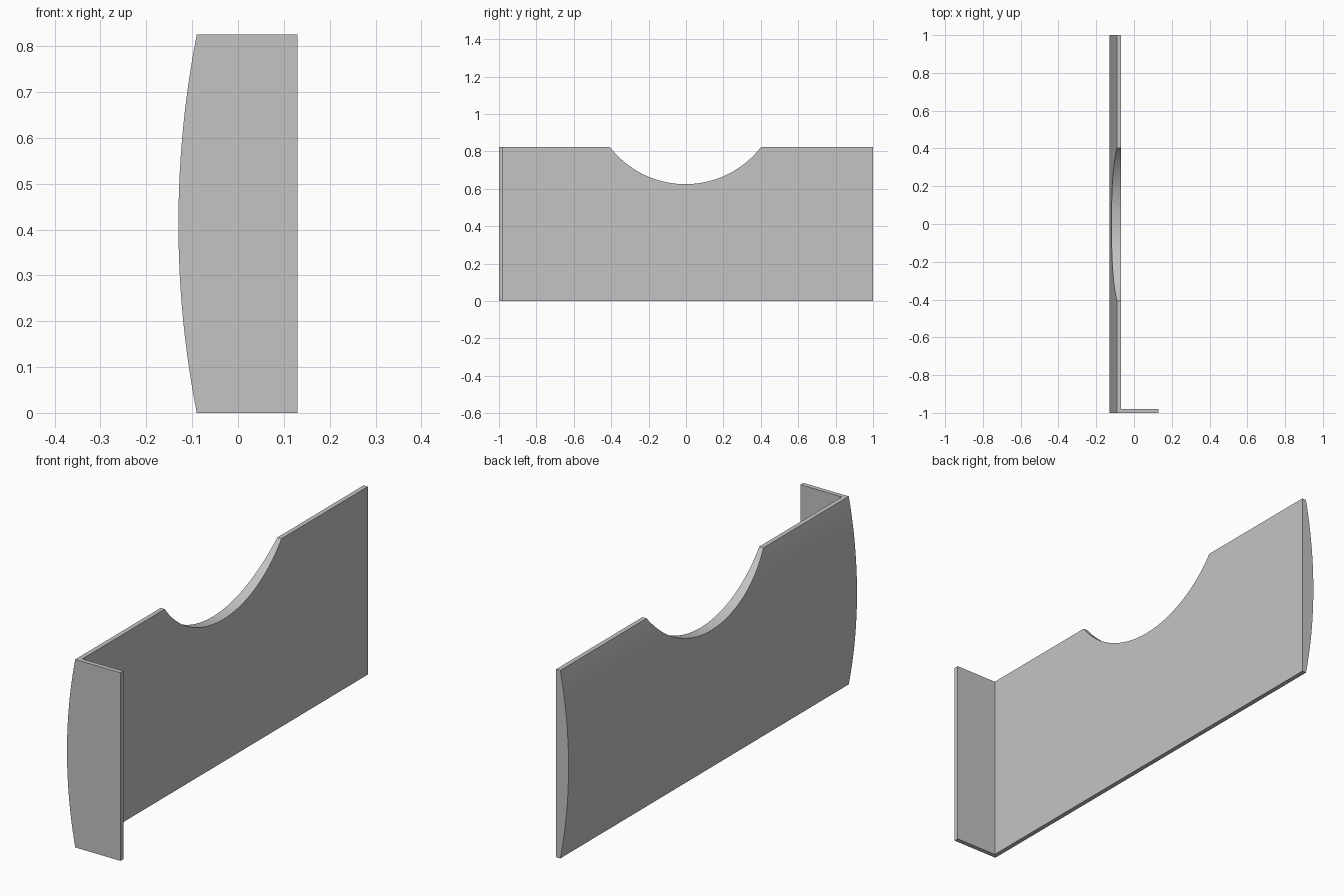
import bpy, bmesh, math
from mathutils import Vector

cube = bpy.data.objects.get("Cube")
if cube:
    bpy.data.objects.remove(cube, do_unlink=True)

HEIGHT = 0.825
INNER_X, EDGE_X, BULGE = -0.07, -0.09, 0.04
FLANGE_X, THICK = 0.13, 0.02

grey = bpy.data.materials.new("plain grey")
grey.use_nodes = True
colour = (0.55, 0.55, 0.55, 1)
grey.diffuse_color = colour
grey.node_tree.nodes["Principled BSDF"].inputs["Base Color"].default_value = colour


def extrude_face(bm, face, offset):
    """Push a face out along an offset and return the new end face."""
    result = bmesh.ops.extrude_face_region(bm, geom=[face])["geom"]
    verts = [g for g in result if isinstance(g, bmesh.types.BMVert)]
    bmesh.ops.translate(bm, verts=verts, vec=offset)
    if face.is_valid:
        bmesh.ops.delete(bm, geom=[face], context="FACES_ONLY")
    return next(g for g in result if isinstance(g, bmesh.types.BMFace))


# Panel cross-section: flat inner side, gently bowed outer side
half = HEIGHT / 2
radius = (half ** 2 + BULGE ** 2) / (2 * BULGE)
sweep = math.asin(half / radius)
steps = 24
profile = [(INNER_X, 0), (INNER_X, HEIGHT)]
for i in range(steps + 1):
    a = sweep * (1 - 2 * i / steps)
    profile.append((EDGE_X - BULGE + radius * (1 - math.cos(a)),
                    half + radius * math.sin(a)))

bm = bmesh.new()
front = bm.faces.new([bm.verts.new((x, -1, z)) for x, z in profile])
cap = front.copy()
section = extrude_face(bm, front, Vector((0, THICK, 0)))
extrude_face(bm, section, Vector((0, 2 - THICK, 0)))

# Front flange grown from the narrow inner strip
bmesh.ops.recalc_face_normals(bm, faces=bm.faces)
strip = next(f for f in bm.faces
             if all(abs(v.co.x - INNER_X) < 1e-5 and v.co.y < -0.9 for v in f.verts))
extrude_face(bm, strip, Vector((FLANGE_X - INNER_X, 0, 0)))
bmesh.ops.recalc_face_normals(bm, faces=bm.faces)
bmesh.ops.dissolve_limit(bm, angle_limit=math.radians(0.1),
                         verts=bm.verts, edges=bm.edges)

mesh = bpy.data.meshes.new("curved_panel")
bm.to_mesh(mesh)
bm.free()
mesh.materials.append(grey)
panel = bpy.data.objects.new("curved_panel", mesh)
bpy.context.collection.objects.link(panel)

# Round notch in the top edge
bpy.ops.mesh.primitive_cylinder_add(vertices=128, radius=0.51, depth=1,
                                    location=(0, -0.003, 1.135),
                                    rotation=(0, math.pi / 2, 0))
cutter = bpy.context.object
cutter.name = "notch_cutter"
cutter.hide_render = True
cutter.data.materials.append(grey)

bpy.ops.object.select_all(action="DESELECT")
panel.select_set(True)
bpy.context.view_layer.objects.active = panel
cut = panel.modifiers.new("notch", "BOOLEAN")
cut.operation = "DIFFERENCE"
cut.solver = "EXACT"
cut.object = cutter
bpy.ops.object.modifier_apply(modifier=cut.name)
bpy.data.objects.remove(cutter, do_unlink=True)
bpy.ops.object.shade_smooth_by_angle(angle=math.radians(10))
